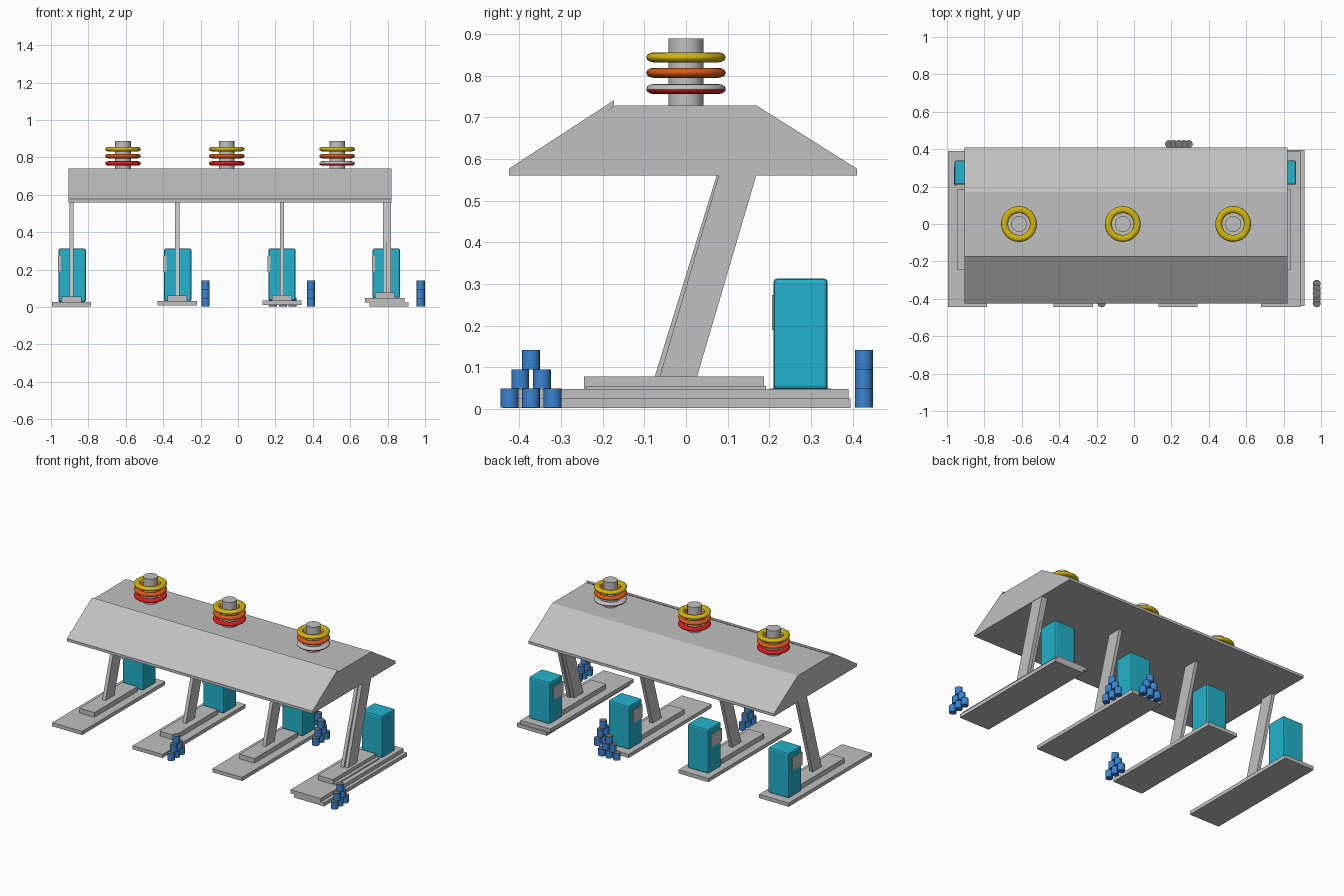
import bpy, bmesh, math
from mathutils import Matrix

if "Cube" in bpy.data.objects:
    bpy.data.objects.remove(bpy.data.objects["Cube"])


def mat(name, r, g, b):
    m = bpy.data.materials.new(name)
    m.diffuse_color = (r, g, b, 1)
    m.use_nodes = True
    m.node_tree.nodes["Principled BSDF"].inputs["Base Color"].default_value = m.diffuse_color
    return m


GREY = mat("light grey", 0.53, 0.53, 0.53)
DARK = mat("dark grey", 0.19, 0.19, 0.19)
TEAL = mat("teal", 0.016, 0.45, 0.61)
BLUE = mat("barrel blue", 0.04, 0.23, 0.64)
YELLOW = mat("yellow", 0.65, 0.47, 0.003)
ORANGE = mat("orange", 0.68, 0.1, 0.007)
RED = mat("red", 0.7, 0.012, 0.012)


def finish(name, bm, *mats):
    bmesh.ops.recalc_face_normals(bm, faces=bm.faces)
    me = bpy.data.meshes.new(name)
    bm.to_mesh(me)
    bm.free()
    ob = bpy.data.objects.new(name, me)
    bpy.context.collection.objects.link(ob)
    for m in mats:
        me.materials.append(m)
    return ob


def smooth(ob):
    bpy.ops.object.select_all(action='DESELECT')
    ob.select_set(True)
    bpy.context.view_layer.objects.active = ob
    bpy.ops.object.shade_smooth_by_angle()


def prism(name, profile, x0, x1, m):
    """Extrude a (y, z) profile along x."""
    bm = bmesh.new()
    f = bm.faces.new([bm.verts.new((x0, y, z)) for y, z in profile])
    ext = bmesh.ops.extrude_face_region(bm, geom=[f])
    moved = [v for v in ext["geom"] if isinstance(v, bmesh.types.BMVert)]
    bmesh.ops.translate(bm, verts=moved, vec=(x1 - x0, 0, 0))
    return finish(name, bm, m)


def box(name, x0, x1, y0, y1, z0, z1, m):
    return prism(name, [(y0, z0), (y1, z0), (y1, z1), (y0, z1)], x0, x1, m)


def cylinder(name, x, y, z0, z1, r, sides, *mats):
    bm = bmesh.new()
    bmesh.ops.create_cone(bm, cap_ends=True, segments=sides, radius1=r, radius2=r,
                          depth=z1 - z0, matrix=Matrix.Translation((x, y, (z0 + z1) / 2)))
    bm.normal_update()
    if len(mats) > 1:  # lid colour on the top cap
        for f in bm.faces:
            f.material_index = int(f.normal.z > 0.9)
    ob = finish(name, bm, *mats)
    smooth(ob)
    return ob


def ring(name, x, z, *mats):
    """Flattened torus; a second material colours its upper half."""
    bpy.ops.mesh.primitive_torus_add(location=(x, 0, z), major_segments=40, minor_segments=12,
                                     major_radius=0.077, minor_radius=0.0185)
    ob = bpy.context.object
    ob.name = name
    ob.scale.z = 0.65
    for m in mats:
        ob.data.materials.append(m)
    if len(mats) > 1:
        for p in ob.data.polygons:
            p.material_index = int(p.center.z > 0)
    smooth(ob)


# canopy: bottom plate, hipped body, raised front panel
X0, X1 = -0.905, 0.82
box("canopy_plate", X0, X1, -0.425, 0.41, 0.56, 0.577, GREY)
prism("canopy_body", [(-0.425, 0.577), (0.41, 0.577), (0.17, 0.728), (-0.17, 0.728)], X0, X1, GREY)
prism("canopy_front_panel", [(-0.425, 0.577), (-0.41, 0.577), (-0.173, 0.727), (-0.173, 0.741)],
      X0, X1, GREY)

# roof stacks with coloured rings
for i, x in enumerate((-0.615, -0.06, 0.53)):
    cylinder("roof_stack", x, 0, 0.725, 0.889, 0.042, 32, GREY)
    ring("yellow_ring", x, 0.844, YELLOW)
    ring("orange_ring", x, 0.807, ORANGE)
    ring("red_ring", x, 0.768, *((RED, GREY) if i == 2 else (RED,)))


# island, step and leaning pillar
def island(x, z, y=0.0):
    box("island", x - 0.105, x + 0.105, y - 0.444, y + 0.39, z, z + 0.023, GREY)
    box("island_step", x - 0.053, x + 0.053, y - 0.245, y + 0.187, z + 0.023, z + 0.053, GREY)
    prism("leaning_pillar", [(y - 0.075, z + 0.053), (y + 0.015, z + 0.053),
                             (y + 0.165, 0.565), (y + 0.075, 0.565)], x - 0.011, x + 0.011, GREY)


island(-0.89, 0.003)
island(-0.325, 0.008)
island(0.235, 0.012)
island(0.807, 0.002, 0.005)   # the last island is doubled
island(0.785, 0.025)

# pumps with side screens
for x, z in ((-0.887, 0.026), (-0.322, 0.031), (0.235, 0.035), (0.793, 0.047)):
    pump = box("pump", x - 0.073, x + 0.073, 0.21, 0.34, z, 0.313, TEAL)
    bev = pump.modifiers.new("rounded", 'BEVEL')
    bev.width = 0.009
    bev.segments = 2
    box("pump_screen", x - 0.076, x - 0.06, 0.207, 0.305, 0.19, 0.273, GREY)


# barrel pyramids: three, two, one
def barrels(x, y, along_x=False):
    for row in range(3):
        for k in range(3 - row):
            d = (k - (2 - row) / 2) * 0.052
            bx, by = (x + d, y) if along_x else (x, y + d)
            cylinder("barrel", bx, by, 0.003 + row * 0.046, 0.049 + row * 0.046, 0.0215, 16,
                     BLUE, DARK)


barrels(0.977, -0.372)
barrels(-0.173, -0.372)
barrels(0.39, 0.275)
barrels(0.24, 0.427, True)
